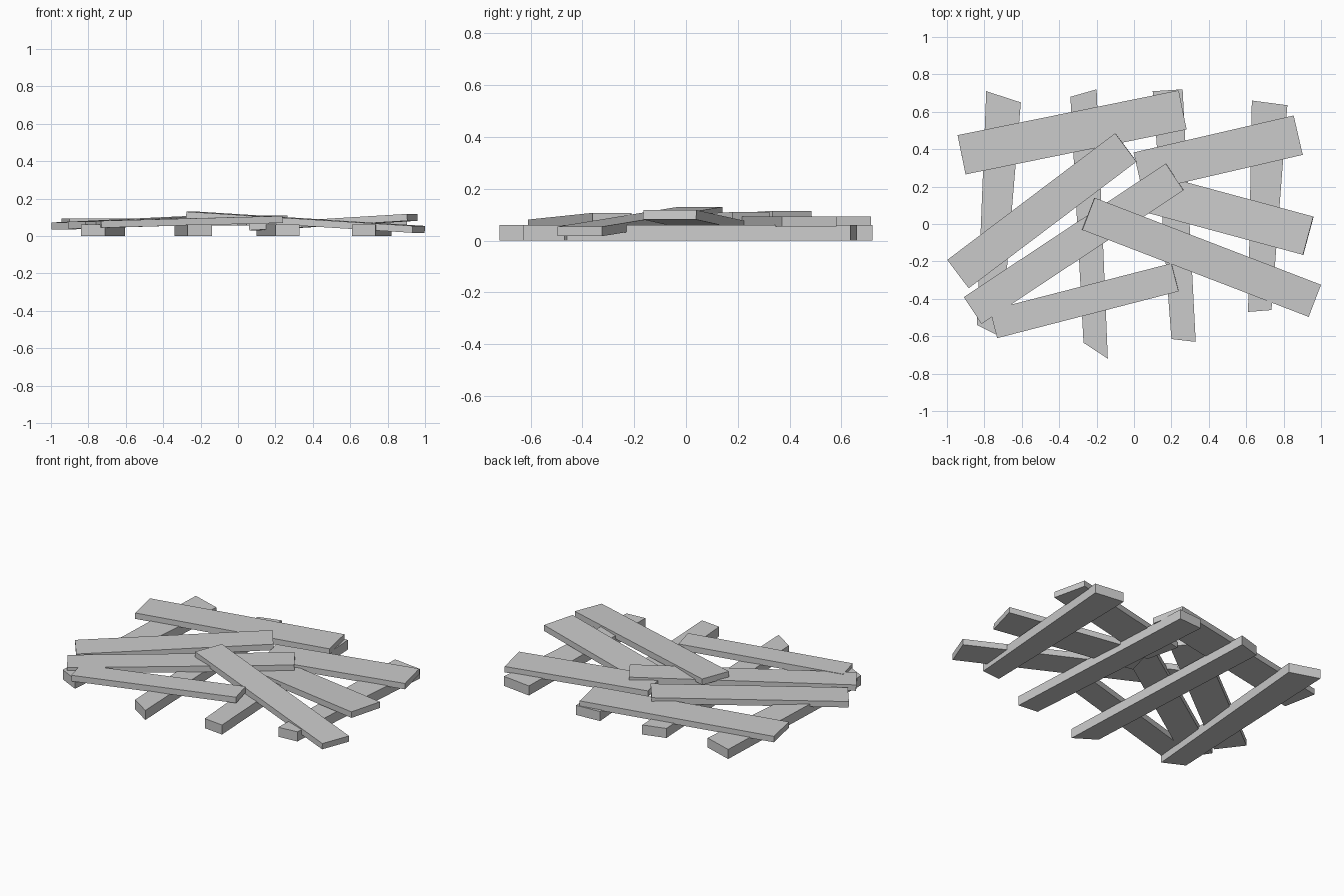
import bpy
import bmesh
from mathutils import Vector

if "Cube" in bpy.data.objects:
    bpy.data.objects.remove(bpy.data.objects["Cube"])


def prism(name, bottom, top):
    """Closed four-sided block from a bottom and a top outline."""
    bm = bmesh.new()
    lo = [bm.verts.new(p) for p in bottom]
    hi = [bm.verts.new(p) for p in top]
    bm.faces.new(lo[::-1])
    bm.faces.new(hi)
    for i in range(4):
        j = (i + 1) % 4
        bm.faces.new((lo[i], lo[j], hi[j], hi[i]))
    bmesh.ops.recalc_face_normals(bm, faces=bm.faces)
    mesh = bpy.data.meshes.new(name)
    bm.to_mesh(mesh)
    bm.free()
    bpy.context.collection.objects.link(bpy.data.objects.new(name, mesh))


def joist(name, outline, height=0.06):
    prism(name, [(x, y, 0) for x, y in outline], [(x, y, height) for x, y in outline])


def plank(name, left, right, width, thick=0.037):
    """Tilted board between two end centres (underside height as z)."""
    a, b = Vector(left), Vector(right)
    side = Vector((a.y - b.y, b.x - a.x, 0)).normalized() * width / 2
    up = (b - a).cross(side).normalized() * thick
    base = [a - side, b - side, b + side, a + side]
    prism(name, base, [p + up for p in base])


# Ground joists with crooked saw cuts
joist("joist_1", [(-0.84, -0.54), (-0.71, -0.605), (-0.605, 0.65), (-0.79, 0.71)])
joist("joist_2", [(-0.27, -0.635), (-0.14, -0.72), (-0.20, 0.72), (-0.34, 0.68)])
joist("joist_3", [(0.20, -0.615), (0.33, -0.63), (0.26, 0.72), (0.10, 0.71)])
joist("joist_4", [(0.61, -0.47), (0.735, -0.46), (0.82, 0.635), (0.63, 0.66)])

# Boards strewn across the joists
plank("board_back_left", (-0.922, 0.37, 0.056), (0.26, 0.61, 0.055), 0.214)
plank("board_back_right", (0.022, 0.277, 0.055), (0.878, 0.475, 0.055), 0.216)
plank("board_mid_right", (0.088, 0.165, 0.03), (0.933, -0.063, 0.081), 0.212)
plank("board_diagonal_outer", (-0.94, -0.267, 0.035), (-0.043, 0.41, 0.078), 0.19)
plank("board_diagonal_inner", (-0.862, -0.462, 0.04), (0.218, 0.252, 0.073), 0.172)
plank("board_front_left", (-0.75, -0.535, 0.044), (0.22, -0.285, 0.07), 0.155)
plank("board_front_right", (-0.245, 0.055, 0.093), (0.965, -0.41, 0.017), 0.184)
